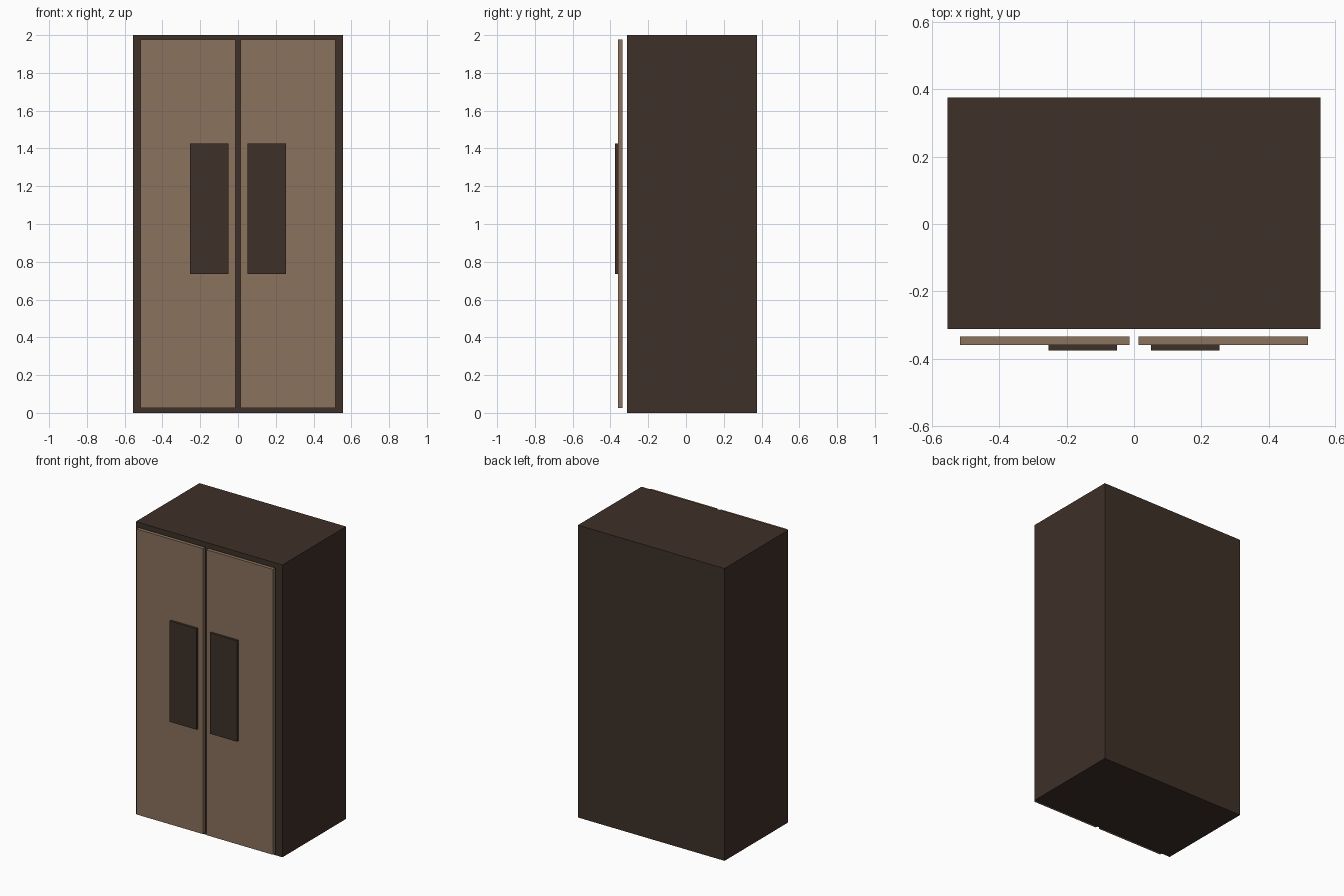
import bpy

if "Cube" in bpy.data.objects:
    bpy.data.objects.remove(bpy.data.objects["Cube"])


def material(name, rgb):
    m = bpy.data.materials.new(name)
    m.diffuse_color = (*rgb, 1.0)
    m.use_nodes = True
    m.node_tree.nodes["Principled BSDF"].inputs["Base Color"].default_value = m.diffuse_color
    return m


def box(name, x, y, z, mat):
    """Box from (min, max) ranges on each axis, with its scale applied."""
    lo, hi = zip(x, y, z)
    bpy.ops.mesh.primitive_cube_add(
        size=1, location=[(a + b) / 2 for a, b in zip(lo, hi)])
    ob = bpy.context.object
    ob.name = ob.data.name = name
    ob.scale = [b - a for a, b in zip(lo, hi)]
    bpy.ops.object.transform_apply(location=False, rotation=False, scale=True)
    ob.data.materials.append(mat)
    return ob


dark = material("dark_wood", (0.048, 0.030, 0.021))
light = material("light_wood", (0.254, 0.168, 0.107))

# Cabinet carcass
box("cabinet_body", (-0.555, 0.555), (-0.312, 0.376), (0.0, 2.0), dark)

# Mirrored doors, standing slightly proud of the body, with flat handle plates
for side, s in (("left", -1), ("right", 1)):
    box(side + "_door", sorted((s * 0.013, s * 0.517)), (-0.36, -0.335),
        (0.025, 1.978), light)
    box(side + "_handle_plate", sorted((s * 0.05, s * 0.254)), (-0.376, -0.36),
        (0.735, 1.425), dark)
